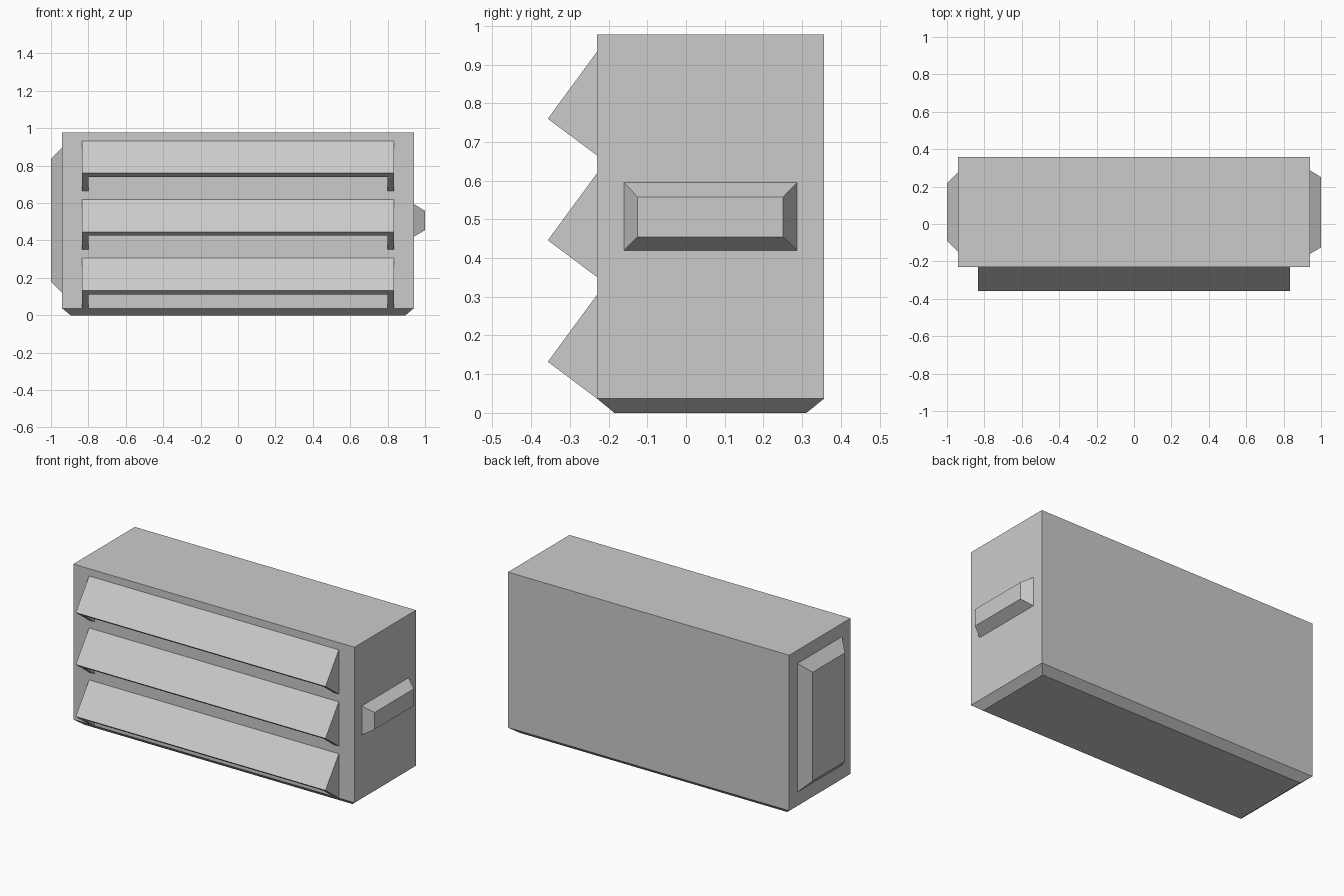
import bpy
from mathutils import Vector

if "Cube" in bpy.data.objects:
    bpy.data.objects.remove(bpy.data.objects["Cube"])


def make_object(name, verts, faces):
    mesh = bpy.data.meshes.new(name)
    mesh.from_pydata(verts, [], faces)
    obj = bpy.data.objects.new(name, mesh)
    bpy.context.collection.objects.link(obj)
    return obj


def loft(name, rings, cap_start=True):
    """Skin successive rings of points and cap the ends."""
    n = len(rings[0])
    verts = [Vector(p) for ring in rings for p in ring]
    faces = [(r * n + i, r * n + (i + 1) % n, (r + 1) * n + (i + 1) % n, (r + 1) * n + i)
             for r in range(len(rings) - 1) for i in range(n)]
    faces.append(tuple(range((len(rings) - 1) * n, len(rings) * n)))
    if cap_start:
        faces.append(tuple(reversed(range(n))))
    obj = make_object(name, verts, faces)
    # A ring order running the other way gives inward normals, so flip if needed
    mesh = obj.data
    centre = sum(verts, Vector()) / len(verts)
    if sum(p.normal.dot(p.center - centre) * p.area for p in mesh.polygons) < 0:
        mesh.flip_normals()
    return obj


def rect(a0, a1, b0, b1):
    return [(a0, b0), (a1, b0), (a1, b1), (a0, b1)]


def ring_z(points, z):
    return [(x, y, z) for x, y in points]


def ring_x(points, x):
    return [(x, y, z) for y, z in points]


# Box body with a chamfered underside
outer = rect(-0.94, 0.94, -0.23, 0.357)
loft("cabinet_body", [ring_z(rect(-0.895, 0.895, -0.185, 0.311), 0),
                      ring_z(outer, 0.037), ring_z(outer, 0.977)])

# Tapered side handle and tapered side panel
loft("right_handle", [ring_x(rect(-0.16, 0.287, 0.42, 0.595), 0.94),
                      ring_x(rect(-0.125, 0.251, 0.455, 0.558), 1.0)], False)
loft("left_panel", [ring_x(rect(-0.148, 0.278, 0.12, 0.897), -0.94),
                    ring_x(rect(-0.09, 0.218, 0.18, 0.837), -1.0)], False)

# Three hooded louvers, hollow from below, with a cheek at each end
plate = [(-0.23, 0.268), (-0.357, 0.095), (-0.33, 0.075), (-0.23, 0.211)]
cheek = [(-0.23, 0.268), (-0.357, 0.095), (-0.23, 0.0)]
for i in range(3):
    base = 0.037 + i * 0.314
    plate_pts = [(y, z + base) for y, z in plate]
    cheek_pts = [(y, z + base) for y, z in cheek]
    loft(f"louver_hood_{i + 1}", [ring_x(plate_pts, -0.8), ring_x(plate_pts, 0.8)])
    for label, s in (("left", -1), ("right", 1)):
        loft(f"louver_cheek_{label}_{i + 1}",
             [ring_x(cheek_pts, s * 0.8), ring_x(cheek_pts, s * 0.835)])
